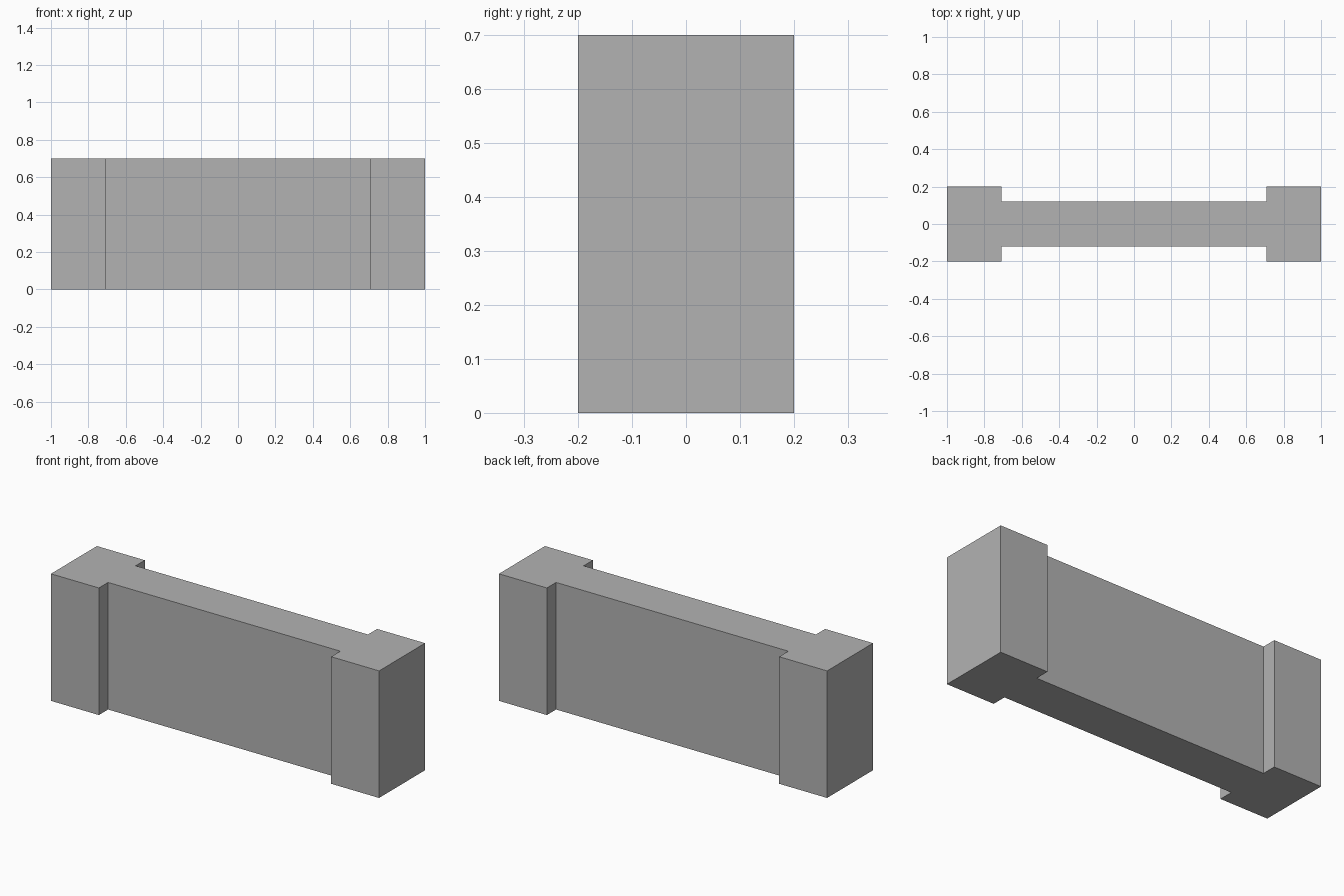
import bpy
import bmesh

cube = bpy.data.objects.get("Cube")
if cube:
    bpy.data.objects.remove(cube, do_unlink=True)

HEIGHT = 0.7
END_X, INNER_X = 1.0, 0.708
END_Y, WEB_Y = 0.2, 0.12

# Plain grey material
grey = bpy.data.materials.new("plain_grey")
grey.use_nodes = True
colour = (0.45, 0.45, 0.45, 1)
grey.diffuse_color = colour
grey.node_tree.nodes["Principled BSDF"].inputs["Base Color"].default_value = colour

# One quarter of the outline, mirrored to a full counter-clockwise loop
quarter = [(END_X, END_Y), (INNER_X, END_Y), (INNER_X, WEB_Y)]
half = quarter + [(-x, y) for x, y in reversed(quarter)]
outline = half + [(-x, -y) for x, y in half]

# Wall with thicker end piers, extruded upwards as one solid
bm = bmesh.new()
base = bm.faces.new([bm.verts.new((x, y, 0)) for x, y in outline])
result = bmesh.ops.extrude_face_region(bm, geom=[base], use_keep_orig=True)
top_verts = [v for v in result["geom"] if isinstance(v, bmesh.types.BMVert)]
bmesh.ops.translate(bm, verts=top_verts, vec=(0, 0, HEIGHT))
bmesh.ops.recalc_face_normals(bm, faces=bm.faces)

mesh = bpy.data.meshes.new("wall_with_end_piers")
bm.to_mesh(mesh)
bm.free()
mesh.materials.append(grey)
wall = bpy.data.objects.new("wall_with_end_piers", mesh)
bpy.context.collection.objects.link(wall)
